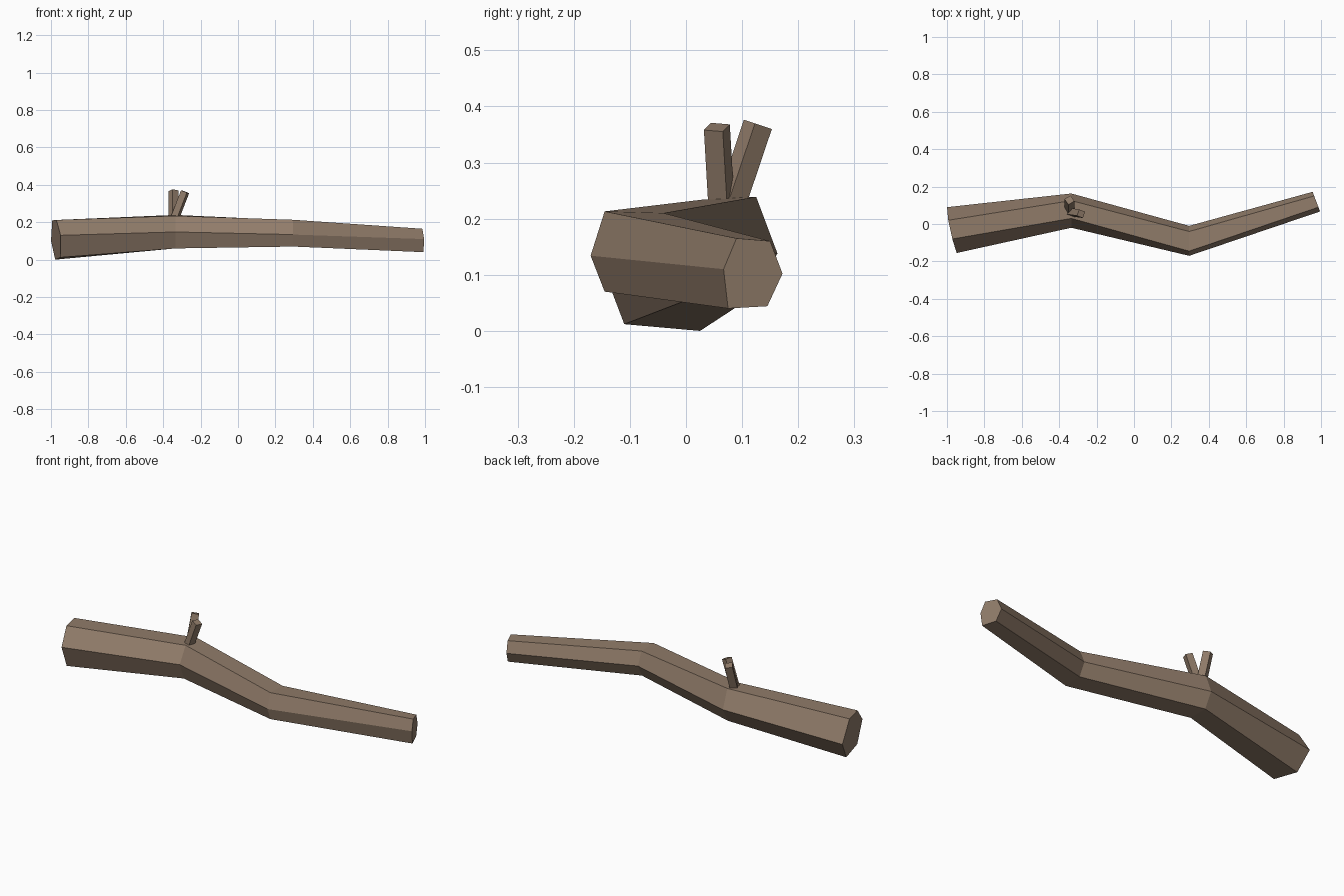
import bpy
import bmesh
from mathutils import Vector

if "Cube" in bpy.data.objects:
    bpy.data.objects.remove(bpy.data.objects["Cube"])

bark = bpy.data.materials.new("bark_brown")
bark.diffuse_color = (0.28, 0.20, 0.142, 1)
bark.use_nodes = True
bark.node_tree.nodes["Principled BSDF"].inputs["Base Color"].default_value = bark.diffuse_color


def skin(name, rings):
    """Join rings of equal point count into one closed, flat-shaded tube."""
    bm = bmesh.new()
    loops = [[bm.verts.new(p) for p in ring] for ring in rings]
    n = len(loops[0])
    for a, b in zip(loops, loops[1:]):
        for i in range(n):
            j = (i + 1) % n
            bm.faces.new((a[i], a[j], b[j], b[i]))
    bm.faces.new(loops[0])
    bm.faces.new(loops[-1])
    bmesh.ops.recalc_face_normals(bm, faces=bm.faces[:])
    mesh = bpy.data.meshes.new(name)
    bm.to_mesh(mesh)
    bm.free()
    mesh.materials.append(bark)
    obj = bpy.data.objects.new(name, mesh)
    bpy.context.collection.objects.link(obj)
    return obj


def twig(name, path, width, side):
    """Square stick swept along a path; side sets the roll of the section."""
    pts = [Vector(p) for p in path]
    rings = []
    for i, p in enumerate(pts):
        d = (pts[min(i + 1, len(pts) - 1)] - pts[max(i - 1, 0)]).normalized()
        u = Vector(side)
        u = (u - d * u.dot(d)).normalized()
        v = d.cross(u)
        h = width / 2
        rings.append([p + u * h * a + v * h * b
                      for a, b in ((1, 1), (-1, 1), (-1, -1), (1, -1))])
    return skin(name, rings)


# Crooked six-sided log: ring x, lean along y, lean along z, (y, z) outline
sections = [
    (-0.973, -0.22, -0.08, [(-.155, .13), (-.08, .212), (.02, .21),
                            (.09, .10), (.025, .0), (-.11, .012)]),
    (-0.335, 0, 0, [(-.02, .148), (.03, .234), (.125, .239),
                    (.163, .138), (.12, .062), (.015, .06)]),
    (0.295, 0, 0, [(-.17, .134), (-.145, .213), (-.04, .21),
                   (-.01, .14), (-.045, .075), (-.145, .07)]),
    (0.976, -0.38, 0, [(.067, .11), (.09, .165), (.15, .16),
                       (.172, .102), (.145, .044), (.075, .04)]),
]
log_rings = []
for x, lean_y, lean_z, outline in sections:
    cy = sum(p[0] for p in outline) / 6
    cz = sum(p[1] for p in outline) / 6
    log_rings.append([(x + lean_y * (y - cy) + lean_z * (z - cz), y, z)
                      for y, z in outline])
skin("log", log_rings)

# Forked twig: back prong is rooted through the log, front prong splits off
twig("twig_back_prong", [(-.34, .022, .12), (-.345, .085, .24),
                         (-.345, .128, .368)], 0.038, (1, 0.7, 0))
twig("twig_front_prong", [(-.35, .065, .19), (-.283, .055, .363)],
     0.036, (0.4, 1, 0))
